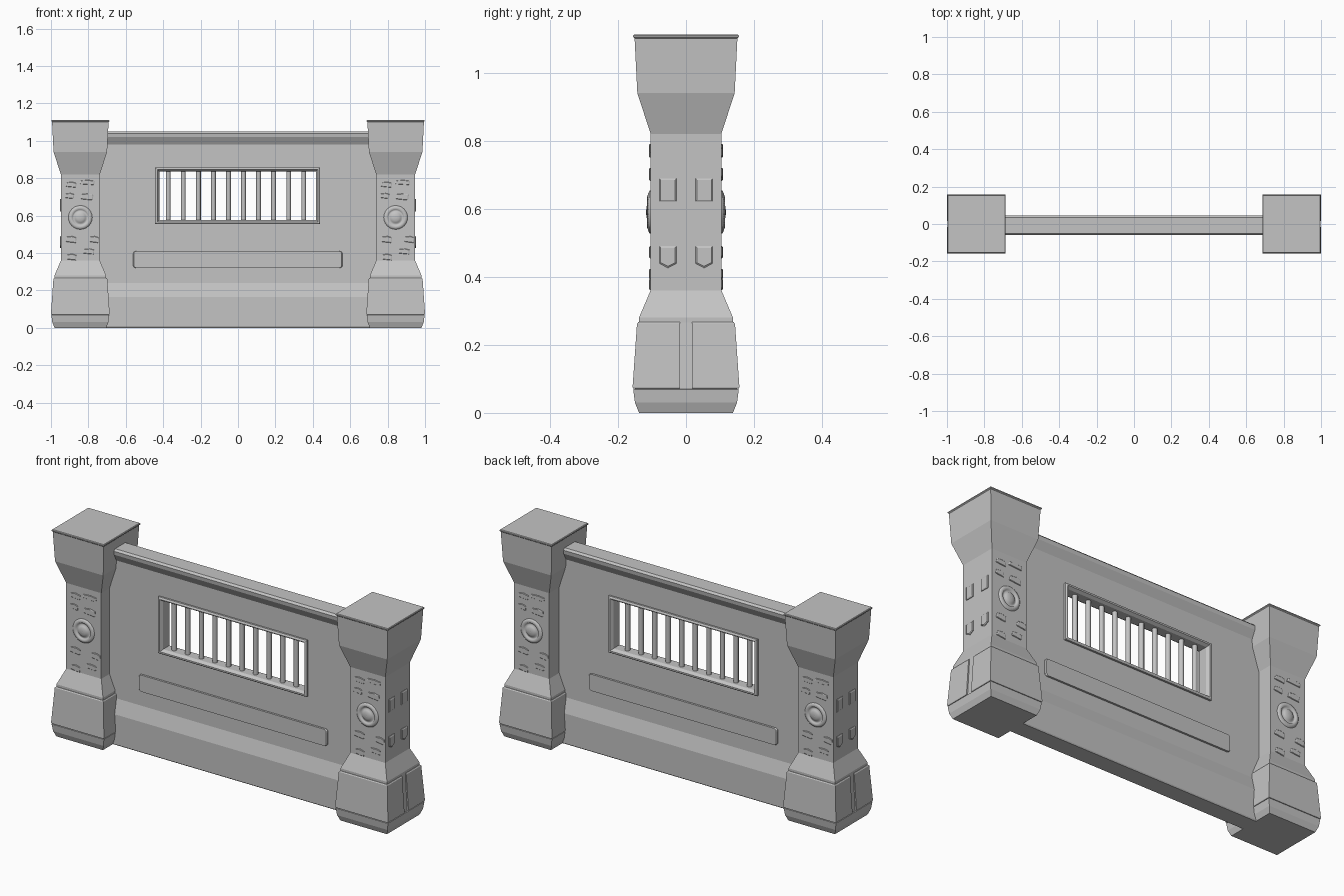
import bpy, bmesh, math
from mathutils import Vector

if "Cube" in bpy.data.objects:
    bpy.data.objects.remove(bpy.data.objects["Cube"])

stone = bpy.data.materials.new("grey stone")
stone.diffuse_color = (0.55, 0.55, 0.55, 1)
stone.use_nodes = True
stone.node_tree.nodes["Principled BSDF"].inputs["Base Color"].default_value = stone.diffuse_color
WY = -0.007          # the wall sits slightly forward of the pillar centres


def finish(name, bm):
    bmesh.ops.recalc_face_normals(bm, faces=bm.faces)
    me = bpy.data.meshes.new(name)
    bm.to_mesh(me)
    bm.free()
    me.materials.append(stone)
    ob = bpy.data.objects.new(name, me)
    bpy.context.collection.objects.link(ob)
    return ob


def loft(name, rings, closed=False):
    """Skin a list of point rings; cap the ends unless the loft closes on itself."""
    bm = bmesh.new()
    vs = [[bm.verts.new(p) for p in r] for r in rings]
    n = len(vs[0])
    pairs = list(zip(vs, vs[1:])) + ([(vs[-1], vs[0])] if closed else [])
    for a, b in pairs:
        for i in range(n):
            j = (i + 1) % n
            bm.faces.new((a[i], a[j], b[j], b[i]))
    if not closed:
        bm.faces.new(vs[0])
        bm.faces.new(vs[-1])
    return finish(name, bm)


def rect(x0, x1, y0, y1, z):
    return [(x0, y0, z), (x1, y0, z), (x1, y1, z), (x0, y1, z)]


def plate(name, origin, right, out, shape, height, taper=0.85):
    """Raised plate on a vertical face: shape is a 2D outline (along right, up)."""
    o, r, d, up = Vector(origin), Vector(right), Vector(out), Vector((0, 0, 1))
    ring = lambda h, s: [o + r * u * s + up * v * s + d * h for u, v in shape]
    return loft(name, [ring(-0.004, 1), ring(height * 0.5, 1), ring(height, taper)])


# ---- wall: profile run along x, with a window opening
FACE = 0.027
half = [(0.046, 0), (0.050, 0.006), (0.050, 0.165), (FACE, 0.24), (FACE, 0.98),
        (0.050, 1.02), (0.053, 1.04), (0.043, 1.05)]
section = half + [(-y, z) for y, z in reversed(half)]
wall = loft("wall", [[(x, y + WY, z) for y, z in section] for x in (-0.8, 0.8)])
cutter = loft("window_cutter", [rect(-0.43, 0.427, -0.2, 0.2, z) for z in (0.57, 0.845)])
cutter.hide_render = True
mod = wall.modifiers.new("window", 'BOOLEAN')
mod.object = cutter
mod.operation = 'DIFFERENCE'
mod.solver = 'EXACT'
bpy.context.view_layer.objects.active = wall
bpy.ops.object.modifier_apply(modifier=mod.name)
bpy.data.objects.remove(cutter)


# ---- window frame (chamfered on both sides) and bars
def frame_ring(g, y):
    return [(-0.443 + g, y + WY, 0.555 + g), (0.439 - g, y + WY, 0.555 + g),
            (0.439 - g, y + WY, 0.858 - g), (-0.443 + g, y + WY, 0.858 - g)]


loft("window_frame", [frame_ring(g, y) for g, y in (
    (0, -0.022), (0, -0.037), (0.006, -0.041), (0.012, -0.041), (0.022, -0.026),
    (0.022, 0.026), (0.012, 0.041), (0.006, 0.041), (0, 0.037), (0, 0.022))], closed=True)

for i in range(10):
    bx = -0.373 + i * 0.0805
    bar = loft("window_bar", [[(bx + 0.013 * math.cos(t * math.tau / 10),
                                WY + 0.013 * math.sin(t * math.tau / 10), z)
                               for t in range(10)] for z in (0.565, 0.85)])
    for p in bar.data.polygons:
        p.use_smooth = len(p.vertices) == 4

# ---- long panel with rounded corners on both faces of the wall
outline = []
for cx, cz, a0 in ((0.545, 0.03, 0), (-0.545, 0.03, 90), (-0.545, -0.03, 180), (0.545, -0.03, 270)):
    for k in range(4):
        a = math.radians(a0 + k * 30)
        outline.append((cx + 0.015 * math.cos(a), cz + 0.015 * math.sin(a)))
for s in (-1, 1):
    plate("wall_panel", (-0.001, WY + s * FACE, 0.365), (-s, 0, 0), (0, s, 0), outline, 0.01, 0.992)

# ---- pillars
core = [(0.138, 0), (0.150, 0.03), (0.155, 0.068), (0.150, 0.07), (0.138, 0.265),
        (0.138, 0.28), (0.104, 0.36), (0.104, 0.82), (0.143, 0.94), (0.151, 1.10),
        (0.155, 1.104), (0.155, 1.109), (0.152, 1.112)]
brick = [(-0.5, -0.3), (-0.4, 0.4), (0.1, 0.5), (0.5, 0.3), (0.45, -0.5), (-0.1, -0.4)]
shield = [(-0.5, 0.5), (0.5, 0.5), (0.5, -0.3), (0, -0.5), (-0.5, -0.3)]
square = [(-0.5, 0.5), (0.5, 0.5), (0.5, -0.5), (-0.5, -0.5)]
# front bricks: offset, height, width, tall
bricks = [(0.035, 0.777, 0.085, 0.026), (-0.05, 0.765, 0.06, 0.03),
          (-0.058, 0.705, 0.05, 0.03), (0.035, 0.7, 0.07, 0.036),
          (-0.05, 0.472, 0.06, 0.036), (0.072, 0.472, 0.055, 0.036),
          (0.045, 0.408, 0.06, 0.03), (-0.048, 0.378, 0.055, 0.034)]
# medallion: radius, height above the face
lathe = [(0.066, -0.004), (0.062, 0.004), (0.046, 0.010), (0.042, 0.003),
         (0.034, 0.002), (0.028, 0.008), (0.016, 0.012), (0.006, 0.013)]


def scaled(shape, w, h):
    return [(u * w, v * h) for u, v in shape]


for side in (-1, 1):
    px = side * 0.843
    loft("pillar", [rect(px - w, px + w, -w, w, z) for w, z in core])

    # base cladding in two halves, leaving a groove on the sides
    for s in (-1, 1):
        loft("base_cladding", [rect(px - w, px + w, *sorted((s * 0.017, s * w)), z)
                               for w, z in ((0.155, 0.071), (0.157, 0.075),
                                            (0.144, 0.262), (0.140, 0.267))])

    for s in (-1, 1):                       # front and back faces
        for dx, z, w, h in bricks:
            plate("pillar_brick", (px - s * dx, s * 0.104, z), (-s, 0, 0), (0, s, 0),
                  scaled(brick, w, h), 0.004)
        med = loft("medallion", [[(px + r * math.cos(t * math.tau / 24), s * (0.104 + d),
                                   0.59 + r * math.sin(t * math.tau / 24))
                                  for t in range(24)] for r, d in lathe])
        for p in med.data.polygons:
            p.use_smooth = len(p.vertices) == 4

    for y in (-0.053, 0.053):               # outer side face
        for shape, z, h in ((square, 0.655, 0.068), (shield, 0.458, 0.064)):
            plate("side_plate", (px + side * 0.104, y, z), (0, side, 0), (side, 0, 0),
                  scaled(shape, 0.05, h), 0.006)
